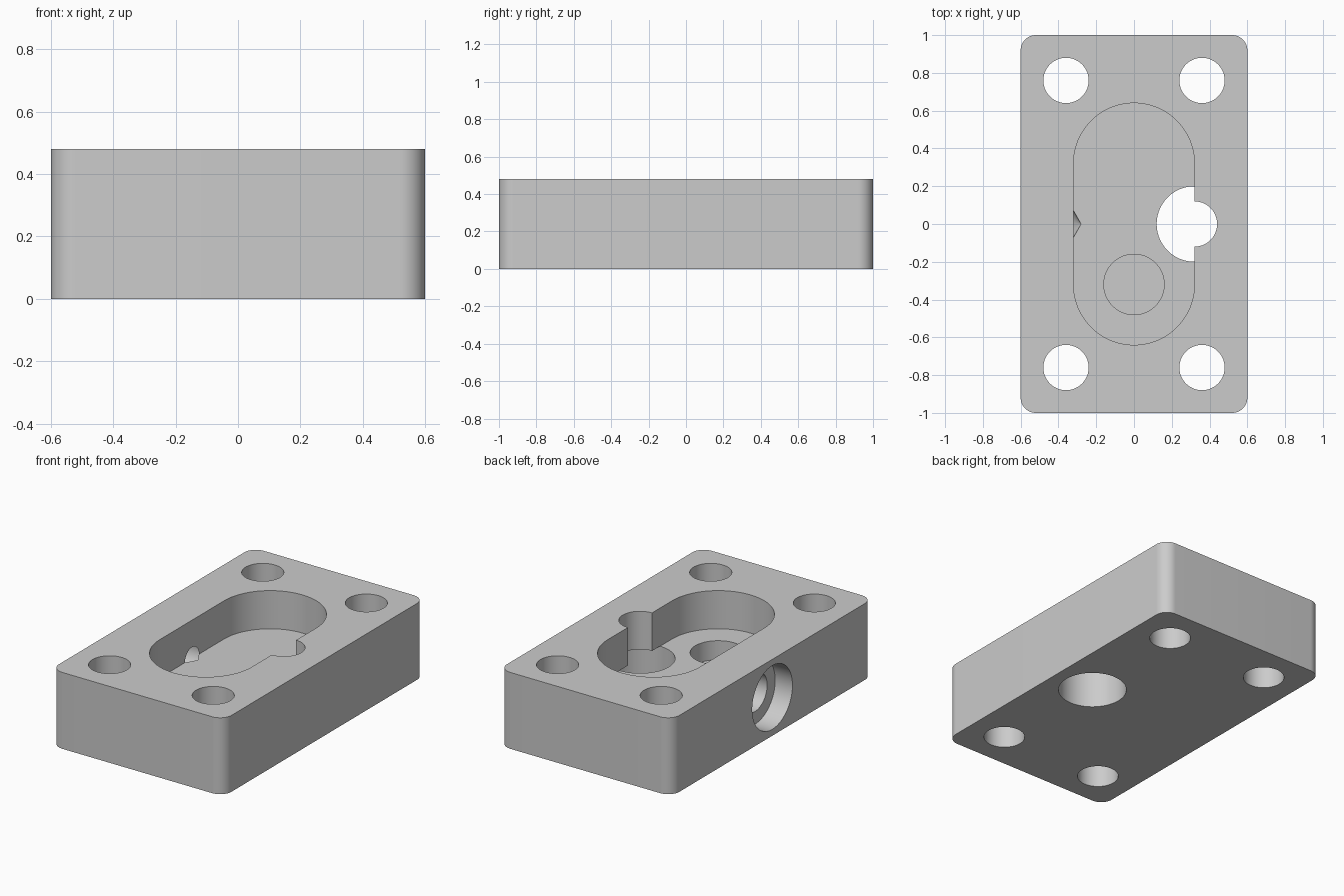
import bpy
import bmesh
from math import cos, sin, pi, radians
from mathutils import Matrix

default_cube = bpy.data.objects.get("Cube")
if default_cube:
    bpy.data.objects.remove(default_cube, do_unlink=True)

HEIGHT = 0.48
FLOOR = 0.24
SEGMENTS = 64

grey = bpy.data.materials.new("machined grey")
grey.use_nodes = True
grey.diffuse_color = (0.6, 0.6, 0.6, 1)
grey.node_tree.nodes["Principled BSDF"].inputs["Base Color"].default_value = grey.diffuse_color


def finish(name, bm):
    bmesh.ops.recalc_face_normals(bm, faces=bm.faces)
    mesh = bpy.data.meshes.new(name)
    bm.to_mesh(mesh)
    bm.free()
    mesh.materials.append(grey)
    obj = bpy.data.objects.new(name, mesh)
    bpy.context.collection.objects.link(obj)
    return obj


def rounded_prism(name, half_x, half_y, radius, bottom, top, steps=16):
    """Upright block with rounded vertical corners."""
    bm = bmesh.new()
    ring = []
    for corner, (sx, sy) in enumerate([(1, 1), (-1, 1), (-1, -1), (1, -1)]):
        cx, cy = sx * (half_x - radius), sy * (half_y - radius)
        for i in range(steps + 1):
            a = (corner + i / steps) * pi / 2
            ring.append(bm.verts.new((cx + radius * cos(a), cy + radius * sin(a), bottom)))
    bmesh.ops.remove_doubles(bm, verts=bm.verts, dist=1e-5)
    face = bm.faces.new([v for v in ring if v.is_valid])
    extruded = bmesh.ops.extrude_face_region(bm, geom=[face])["geom"]
    moved = [v for v in extruded if isinstance(v, bmesh.types.BMVert)]
    bmesh.ops.translate(bm, verts=moved, vec=(0, 0, top - bottom))
    return finish(name, bm)


def turned(name, profile, matrix):
    """Solid of revolution from (radius, height) pairs; radius 0 closes to a point."""
    bm = bmesh.new()
    rings = []
    for r, z in profile:
        if r == 0:
            rings.append([bm.verts.new((0, 0, z))] * SEGMENTS)
        else:
            angles = [2 * pi * (i + 0.5) / SEGMENTS for i in range(SEGMENTS)]
            rings.append([bm.verts.new((r * cos(a), r * sin(a), z)) for a in angles])
    for low, high in zip(rings, rings[1:]):
        for i in range(SEGMENTS):
            j = (i + 1) % SEGMENTS
            corners = [low[i], low[j], high[j], high[i]]
            bm.faces.new(list(dict.fromkeys(corners)))
    for ring in (rings[0], rings[-1]):
        if ring[0] is not ring[1]:
            bm.faces.new(ring)
    bmesh.ops.transform(bm, matrix=matrix, verts=bm.verts)
    return finish(name, bm)


def cut(target, cutter):
    """Subtract the cutter and discard it."""
    cutter.hide_render = True
    mod = target.modifiers.new("cut", "BOOLEAN")
    mod.operation = "DIFFERENCE"
    mod.solver = "EXACT"
    mod.object = cutter
    bpy.context.view_layer.objects.active = target
    bpy.ops.object.modifier_apply(modifier=mod.name)
    bpy.data.objects.remove(cutter, do_unlink=True)


# Block and long rounded pocket
body = rounded_prism("valve_block", 0.6, 1.0, 0.08, 0, HEIGHT)
cut(body, rounded_prism("pocket", 0.32, 0.64, 0.32, FLOOR, 0.6, steps=24))

# Four through bolt holes
for sx in (-1, 1):
    for sy in (-1, 1):
        place = Matrix.Translation((sx * 0.36, sy * 0.76, 0))
        cut(body, turned("bolt_hole", [(0.12, -0.1), (0.12, 0.6)], place))

# Stepped vertical port on the pocket wall: wide below, narrow above
cut(body, turned("stepped_port",
                 [(0.2, -0.1), (0.2, FLOOR + 0.001), (0.12, FLOOR + 0.001), (0.12, 0.6)],
                 Matrix.Translation((0.32, 0, 0))))

# Blind recess in the pocket floor
cut(body, turned("blind_recess", [(0.16, 0.12), (0.16, 0.4)],
                 Matrix.Translation((0, -0.32, 0))))

# Counterbored side port with a drill point that breaks into the pocket
sideways = Matrix.Translation((0, 0, FLOOR + 0.0005)) @ Matrix.Rotation(radians(90), 4, "Y")
cut(body, turned("side_port",
                 [(0.2, -0.7), (0.2, -0.48), (0.12, -0.48), (0.12, -0.349), (0, -0.28)],
                 sideways))

# Smooth bores with crisp edges
bpy.ops.object.select_all(action="DESELECT")
body.select_set(True)
bpy.context.view_layer.objects.active = body
bpy.ops.object.shade_smooth_by_angle(angle=radians(30))
